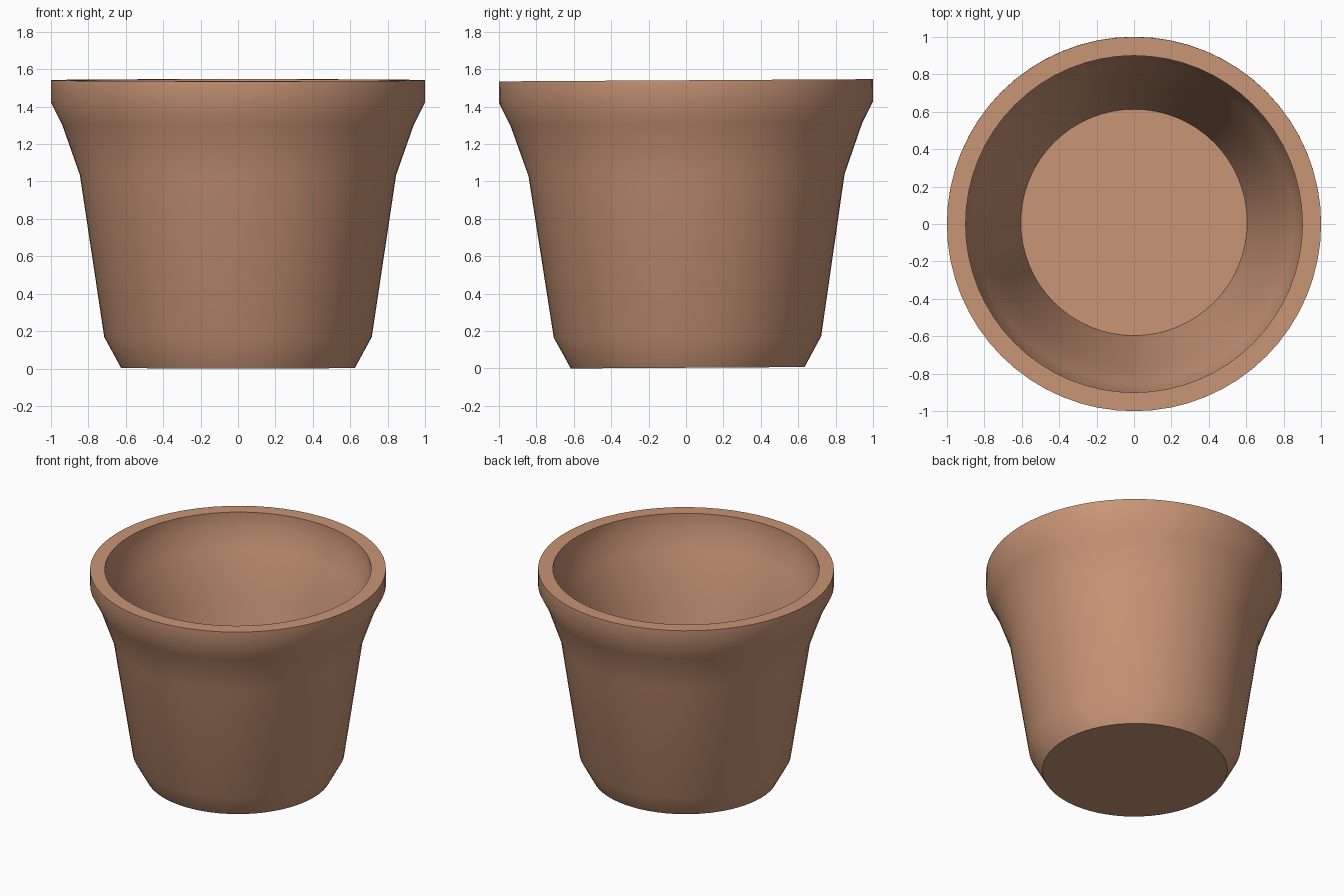
import bpy, bmesh, math

cube = bpy.data.objects.get("Cube")
if cube:
    bpy.data.objects.remove(cube, do_unlink=True)

SEGMENTS = 64
TILT = 0.006

# Closed wall section (radius, height): underside, outer wall, lip, inner wall, floor
profile = [
    (0, 0), (0.625, 0), (0.715, 0.165), (0.845, 1.03), (0.94, 1.30),
    (1, 1.42), (1, 1.537),
    (0.9, 1.537), (0.9, 1.42), (0.85, 1.29), (0.76, 0.97),
    (0.62, 0.165), (0.605, 0.1), (0, 0.1),
]

# Revolve the section around the vertical axis
bm = bmesh.new()
verts = [bm.verts.new((r, 0, z)) for r, z in profile]
edges = [bm.edges.new(pair) for pair in zip(verts, verts[1:])]
bmesh.ops.spin(bm, geom=verts + edges, cent=(0, 0, 0), axis=(0, 0, 1),
               angle=math.tau, steps=SEGMENTS)
bmesh.ops.remove_doubles(bm, verts=bm.verts, dist=0.0005)
bmesh.ops.recalc_face_normals(bm, faces=bm.faces)
mesh = bpy.data.meshes.new("flower_pot")
bm.to_mesh(mesh)
bm.free()

pot = bpy.data.objects.new("flower_pot", mesh)
bpy.context.collection.objects.link(pot)

# Very slight lean towards the front
pot.rotation_euler.x = TILT
pot.location = (0, 0.009, 0.004)

# Terracotta
clay = bpy.data.materials.new("terracotta")
clay.use_nodes = True
color = (0.58, 0.30, 0.18, 1)
clay.diffuse_color = color
shader = clay.node_tree.nodes["Principled BSDF"]
shader.inputs["Base Color"].default_value = color
shader.inputs["Roughness"].default_value = 0.8
mesh.materials.append(clay)

# Smooth walls with crisp lip, floor and base edges
bpy.ops.object.select_all(action='DESELECT')
pot.select_set(True)
bpy.context.view_layer.objects.active = pot
bpy.ops.object.shade_smooth_by_angle(angle=math.radians(35))
